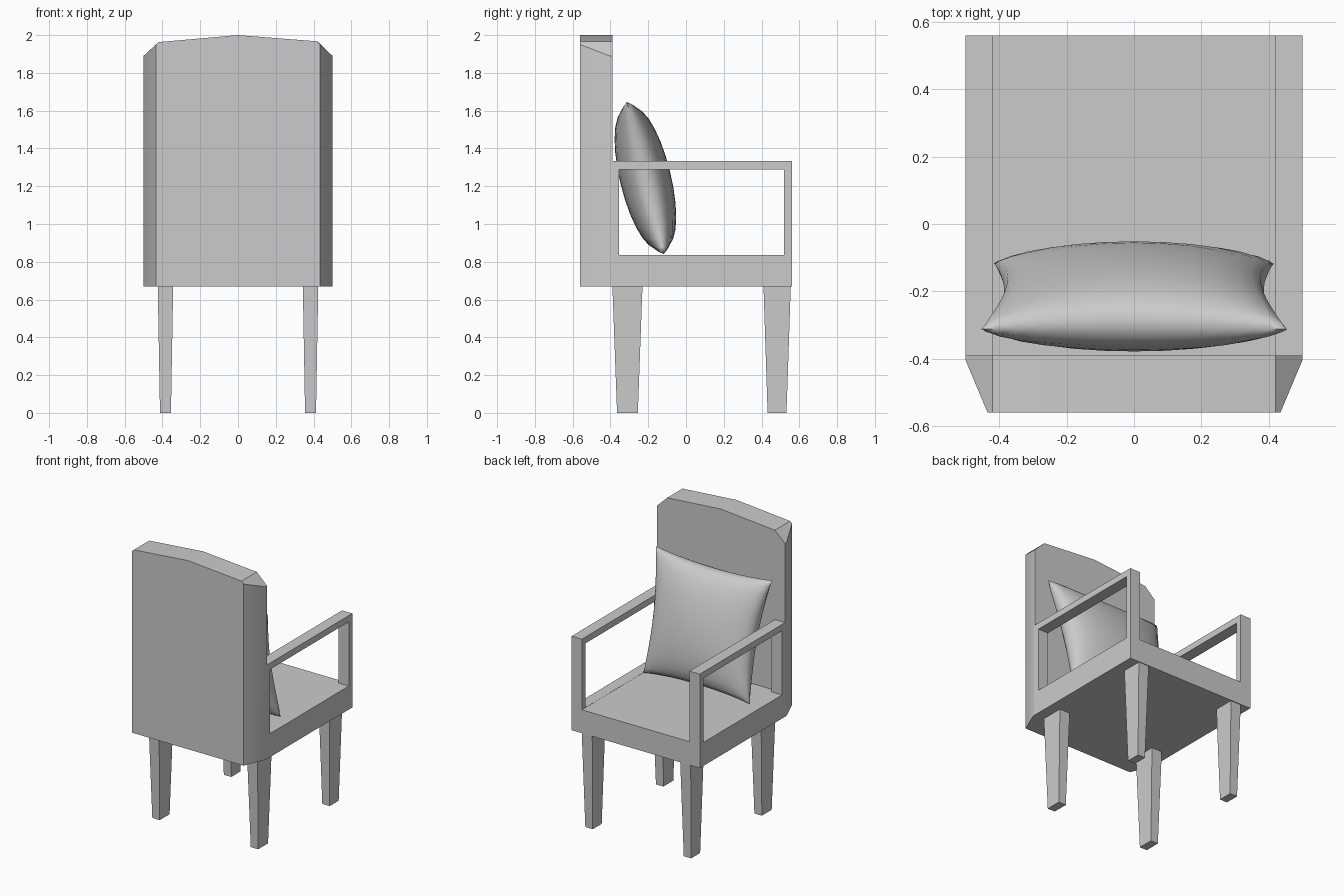
import bpy, bmesh, math
from mathutils import Vector

if "Cube" in bpy.data.objects:
    bpy.data.objects.remove(bpy.data.objects["Cube"])


def make(name, verts, faces, angle=35):
    me = bpy.data.meshes.new(name)
    me.from_pydata(verts, [], faces)
    bm = bmesh.new()
    bm.from_mesh(me)
    bmesh.ops.remove_doubles(bm, verts=bm.verts, dist=1e-4)
    bmesh.ops.recalc_face_normals(bm, faces=bm.faces)
    bm.to_mesh(me)
    bm.free()
    ob = bpy.data.objects.new(name, me)
    bpy.context.collection.objects.link(ob)
    bpy.ops.object.select_all(action='DESELECT')
    ob.select_set(True)
    bpy.context.view_layer.objects.active = ob
    bpy.ops.object.shade_smooth_by_angle(angle=math.radians(angle))
    return ob


def loft(name, rings, angle=35):
    """Skin closed rings of equal length and cap both ends."""
    n = len(rings[0])
    verts = [p for r in rings for p in r]
    faces = [list(range(n)), list(range(len(verts) - n, len(verts)))]
    for k in range(len(rings) - 1):
        for i in range(n):
            j = (i + 1) % n
            faces.append((k*n + i, k*n + j, (k+1)*n + j, (k+1)*n + i))
    return make(name, verts, faces, angle)


def rect(x0, x1, y0, y1, z):
    return [(x0, y0, z), (x1, y0, z), (x1, y1, z), (x0, y1, z)]


# backrest: crowned panel whose sides taper towards the rear
front = [(-.5, .67), (.5, .67), (.5, 1.89), (.42, 1.967), (0, 2), (-.42, 1.963), (-.5, 1.89)]
rear = [(-.435, .67), (.435, .67), (.435, 1.95), (.42, 1.967), (0, 2), (-.42, 1.963), (-.435, 1.95)]
loft("backrest", [[(x, y, z) for x, z in prof]
                  for y, prof in ((-.39, front), (-.405, front), (-.56, rear))])

# seat
loft("seat", [rect(-.5, .5, -.39, .56, z) for z in (.67, .835)])

# armrests: rectangular open frames
outer = [(-.39, .83), (.56, .83), (.56, 1.333), (-.39, 1.333)]
inner = [(-.355, .836), (.52, .836), (.52, 1.288), (-.355, 1.288)]
for side, s in (("left", -1), ("right", 1)):
    v = [(s * x, y, z) for x in (.42, .5) for p in (outer, inner) for y, z in p]
    f = []
    for i in range(4):
        j = (i + 1) % 4
        f += [(i, j, 4+j, 4+i), (8+i, 8+j, 12+j, 12+i),
              (i, j, 8+j, 8+i), (4+i, 4+j, 12+j, 12+i)]
    make(side + "_armrest", v, f)

# tapered legs
for side, s in (("left", -1), ("right", 1)):
    for end, yb, yt in (("rear", (-.365, -.255), (-.39, -.23)),
                        ("front", (.432, .532), (.41, .555))):
        cx = s * .384
        loft(f"{end}_{side}_leg", [rect(cx - .029, cx + .029, *yb, 0),
                                   rect(cx - .041, cx + .041, *yt, .68)])

# cushion: pillow with pinched corners, leaning on the backrest
N = 14
centre = Vector((0, -.215, 1.243))
up = Vector((0, -.235, .97)).normalized()
out = Vector((0, .97, .235)).normalized()
verts, faces = [], []
for side in (1, -1):
    base = len(verts)
    for a in range(N + 1):
        for b in range(N + 1):
            u = math.sin(math.pi/2 * (2*a/N - 1))
            v = math.sin(math.pi/2 * (2*b/N - 1))
            x = u * (.435 + .02*v) * (1 - .11*(1 - v*v))
            h = v * .415 * (1 - .07*(1 - u*u))
            t = side * .135 * max(0, (1 - u*u) * (1 - v*v)) ** .42
            p = centre + up*h + out*t
            verts.append((x, p.y, p.z))
    for a in range(N):
        for b in range(N):
            i = base + a*(N + 1) + b
            faces.append((i, i + 1, i + N + 2, i + N + 1))
make("cushion", verts, faces, 60)
